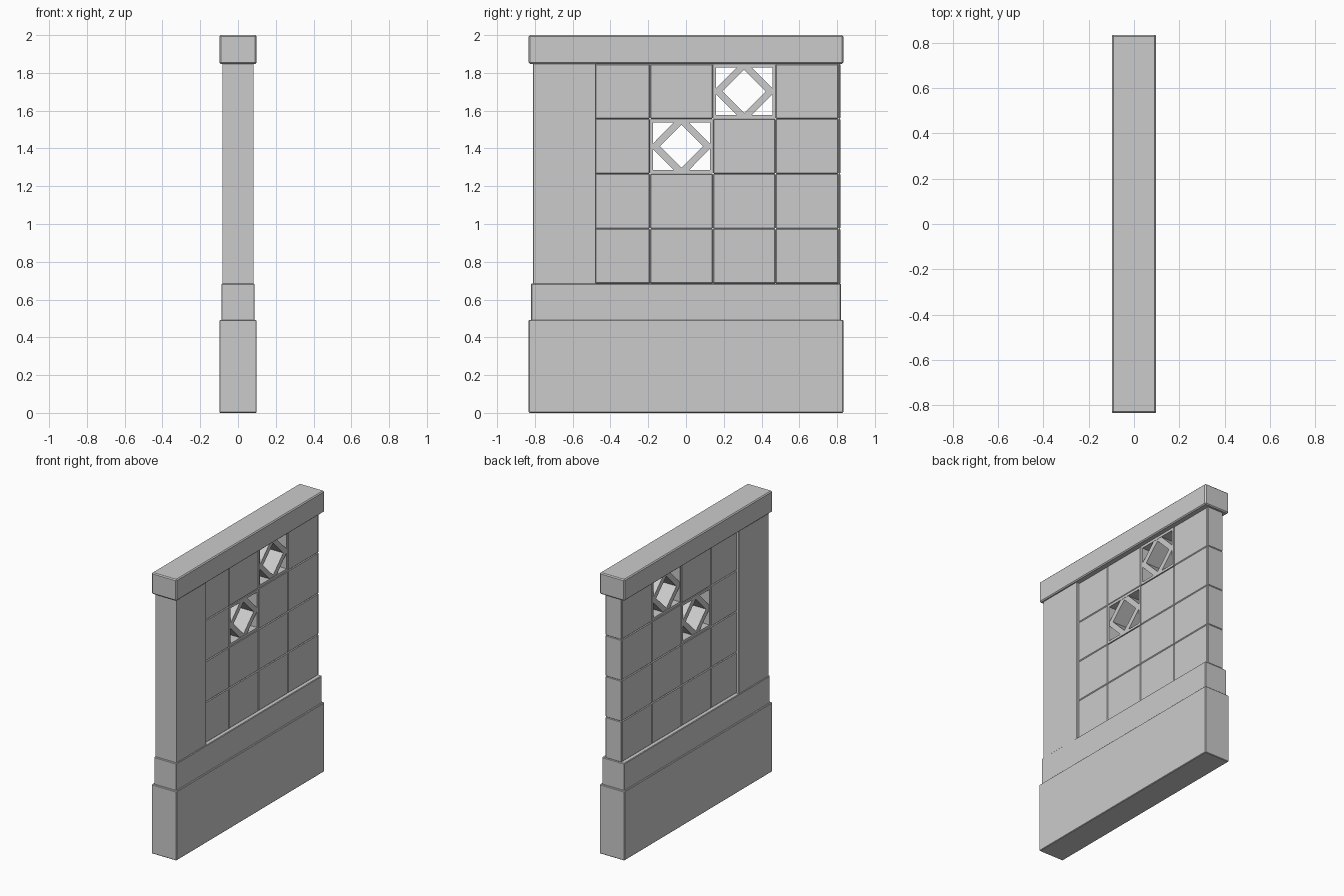
import bpy, bmesh

if "Cube" in bpy.data.objects:
    bpy.data.objects.remove(bpy.data.objects["Cube"])


def box(name, x, y, z, bevel=0.004):
    """Chamfered box from (min, max) ranges."""
    bm = bmesh.new()
    bmesh.ops.create_cube(bm, size=1)
    for v in bm.verts:
        for i, (lo, hi) in enumerate((x, y, z)):
            v.co[i] = (lo + hi) / 2 + v.co[i] * (hi - lo)
    bmesh.ops.bevel(bm, geom=bm.edges[:], offset=bevel, segments=1,
                    profile=0.5, affect='EDGES')
    return finish(name, bm)


def finish(name, bm):
    bmesh.ops.recalc_face_normals(bm, faces=bm.faces[:])
    mesh = bpy.data.meshes.new(name)
    bm.to_mesh(mesh)
    bm.free()
    ob = bpy.data.objects.new(name, mesh)
    bpy.context.collection.objects.link(ob)
    return ob


def ring(name, outer, inner, cy, cz, depth):
    """Closed tube along x between two matching (y, z) outlines."""
    bm = bmesh.new()
    loops = [[bm.verts.new((sx * depth, cy + y, cz + z)) for y, z in pts]
             for sx, pts in ((-1, outer), (1, outer), (1, inner), (-1, inner))]
    n = len(outer)
    for k in range(4):
        a, b = loops[k], loops[(k + 1) % 4]
        for i in range(n):
            j = (i + 1) % n
            bm.faces.new((a[i], a[j], b[j], b[i]))
    bmesh.ops.remove_doubles(bm, verts=bm.verts[:], dist=1e-5)
    return finish(name, bm)


def rect(a, b):
    return [(-a, -b), (a, -b), (a, b), (-a, b)]


# Plinth, second course, coping and end pillar
box("plinth", (-.098, .098), (-.833, .833), (0, .493))
box("upper_plinth", (-.088, .088), (-.82, .82), (.485, .685))
box("coping", (-.098, .098), (-.833, .833), (1.848, 2.0), .007)
box("pillar", (-.083, .083), (-.81, -.477), (.68, 1.852), .002)

# Block grid: pitch and origin
W, H, D = .3325, .291, .063
Y0, Z0 = -.523, .684
pierced = {(1, 2), (2, 3)}

# Outlines of the pierced block: frame plus clipped diamond
diamond_outer = [(.04, .126), (.15, .015), (.15, -.015), (.04, -.126),
                 (-.04, -.126), (-.15, -.015), (-.15, .015), (-.04, .126)]
d = .114
diamond_inner = [(0, d), (d, 0), (d, 0), (0, -d),
                 (0, -d), (-d, 0), (-d, 0), (0, d)]

for col in range(4):
    for row in range(4):
        y, z = Y0 + col * W, Z0 + row * H
        if (col, row) in pierced:
            cy, cz = y + W / 2, z + H / 2
            ring("block_frame", rect(W / 2 - .002, H / 2 - .002),
                 rect(.15, .126), cy, cz, D)
            ring("block_diamond", diamond_outer, diamond_inner, cy, cz, D - .002)
        else:
            box("block", (-D, D), (y, y + W), (z, z + H), .005)

# Thin cut blocks closing the free end
for row in range(4):
    z = Z0 + row * H
    box("end_block", (-D, D), (Y0 + 4 * W - .002, .817), (z, z + H), .004)
